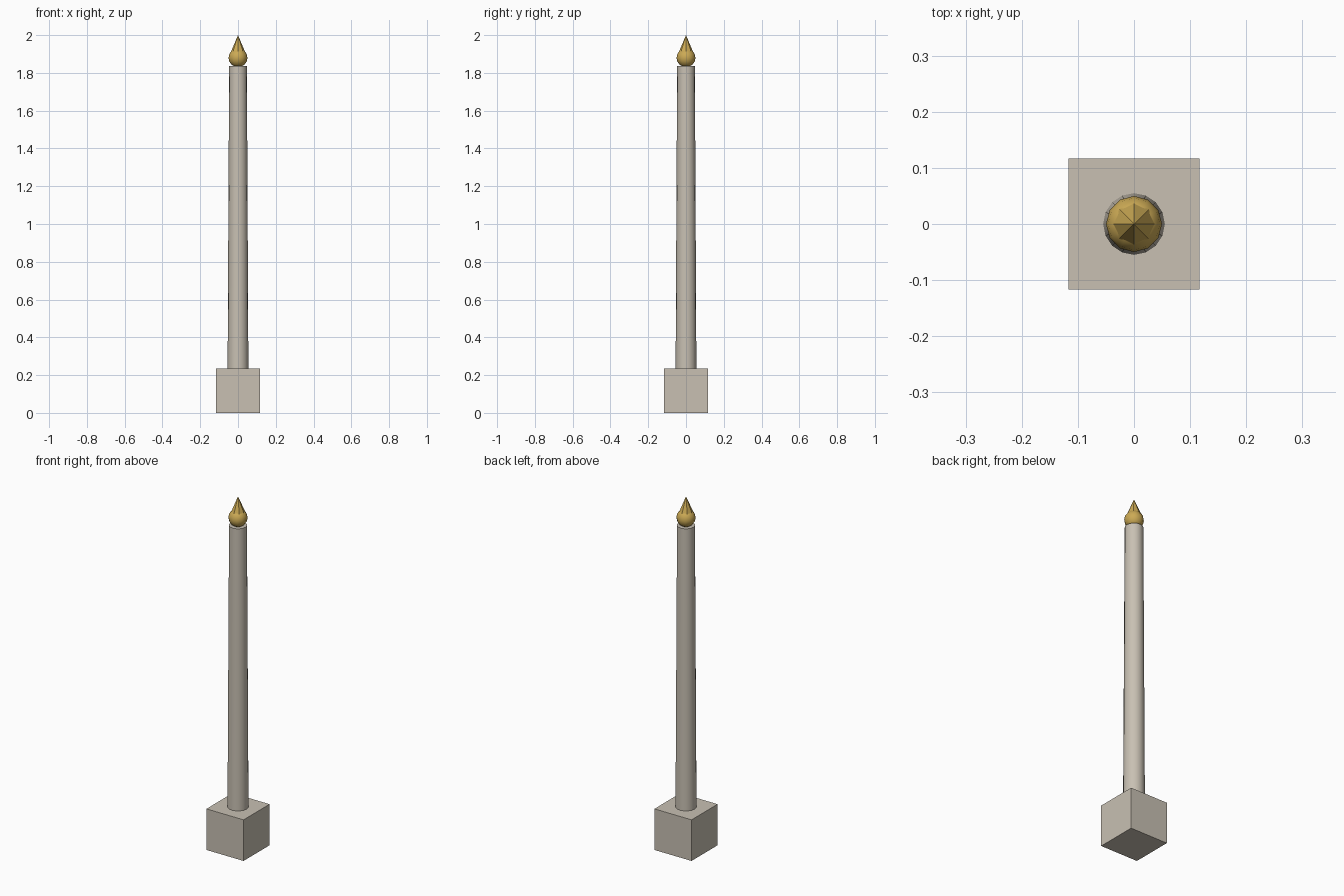
import bpy
import math

cube = bpy.data.objects.get("Cube")
if cube:
    bpy.data.objects.remove(cube, do_unlink=True)


def make_material(name, color):
    mat = bpy.data.materials.new(name)
    mat.use_nodes = True
    mat.diffuse_color = color
    mat.node_tree.nodes["Principled BSDF"].inputs["Base Color"].default_value = color
    return mat


stone = make_material("pale_stone", (0.58, 0.53, 0.45, 1))
gold = make_material("gold", (0.60, 0.40, 0.09, 1))


def finish(name, mat, smooth=True):
    obj = bpy.context.object
    obj.name = name
    obj.data.materials.append(mat)
    if smooth:
        bpy.ops.object.shade_smooth_by_angle(angle=math.radians(40))
    return obj


def tapered(name, mat, sides, low_radius, high_radius, low, high, smooth=True):
    bpy.ops.mesh.primitive_cone_add(vertices=sides, radius1=low_radius,
                                    radius2=high_radius, depth=high - low,
                                    location=(0, 0, (low + high) / 2))
    return finish(name, mat, smooth)


BASE = 0.234
SHAFT_TOP = 1.837

# Square plinth
bpy.ops.mesh.primitive_cube_add(size=BASE, location=(0, 0, BASE / 2))
finish("plinth", stone, smooth=False)

# Tapering shaft
tapered("shaft", stone, 16, 0.055, 0.047, BASE, SHAFT_TOP)

# Gilded ball and spike
bpy.ops.mesh.primitive_uv_sphere_add(segments=12, ring_count=8, radius=0.05,
                                     location=(0, 0, 1.88))
finish("finial_ball", gold)
tapered("finial_spike", gold, 8, 0.037, 0, 1.913, 2.0, smooth=False)
